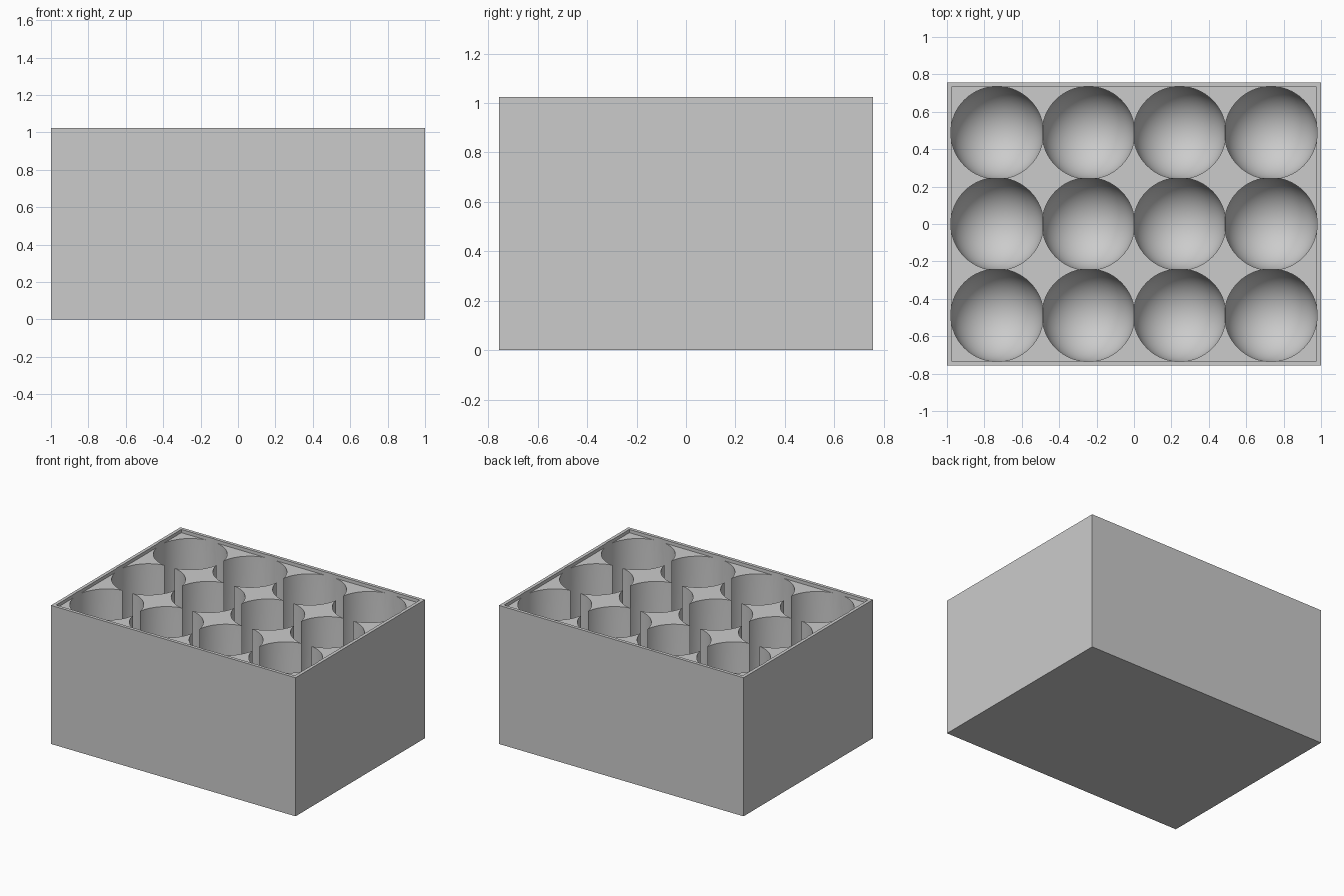
import bpy, bmesh, math
from mathutils import Vector

cube = bpy.data.objects.get("Cube")
if cube:
    bpy.data.objects.remove(cube, do_unlink=True)

# One unit of wall thickness; every other size is a multiple of it
WALL = 2 / 82
PITCH = 20 * WALL
RADIUS = 10.15 * WALL
COLS, ROWS = 4, 3
WIDTH, DEPTH, HEIGHT = 2.0, ROWS * PITCH + 2 * WALL, 42 * WALL

grey = bpy.data.materials.new("plain_grey")
grey.use_nodes = True
grey.diffuse_color = (0.6, 0.6, 0.6, 1)
grey.node_tree.nodes["Principled BSDF"].inputs["Base Color"].default_value = grey.diffuse_color


def add_object(name, bm):
    bmesh.ops.recalc_face_normals(bm, faces=bm.faces)
    mesh = bpy.data.meshes.new(name)
    bm.to_mesh(mesh)
    bm.free()
    mesh.materials.append(grey)
    obj = bpy.data.objects.new(name, mesh)
    bpy.context.collection.objects.link(obj)
    return obj


def box(name, size, z_low):
    bm = bmesh.new()
    bmesh.ops.create_cube(bm, size=1)
    for v in bm.verts:
        v.co = Vector(a * b for a, b in zip(v.co, size))
        v.co.z += z_low + size[2] / 2
    return add_object(name, bm)


def pocket_cutter(x, y):
    """Round-bottomed plug: a revolved quarter arc with a straight side."""
    bm = bmesh.new()
    centre_z, rings = 11 * WALL, 14
    points = []
    for i in range(rings + 1):
        a = math.pi / 2 * i / rings
        points.append((RADIUS * math.sin(a), centre_z - RADIUS * math.cos(a)))
    points += [(RADIUS, HEIGHT + WALL), (0, HEIGHT + WALL)]
    verts = [bm.verts.new((r, 0, z)) for r, z in points]
    edges = [bm.edges.new(pair) for pair in zip(verts, verts[1:])]
    bmesh.ops.spin(bm, geom=verts + edges, cent=(0, 0, 0), axis=(0, 0, 1),
                   angle=math.tau, steps=64, use_duplicate=False)
    bmesh.ops.remove_doubles(bm, verts=bm.verts, dist=1e-5)
    bmesh.ops.translate(bm, verts=bm.verts, vec=(x, y, 0))
    return add_object("pocket_cutter", bm)


# Solid block, shallow recess inside the rim, then a grid of pockets
tray = box("storage_tray", (WIDTH, DEPTH, HEIGHT), 0)
cutters = [box("recess_cutter", (WIDTH - 2 * WALL, DEPTH - 2 * WALL, 2 * WALL), HEIGHT - WALL)]
for col in range(COLS):
    for row in range(ROWS):
        cutters.append(pocket_cutter((col - (COLS - 1) / 2) * PITCH,
                                     (row - (ROWS - 1) / 2) * PITCH))

for cutter in cutters:
    cutter.hide_render = True
    cut = tray.modifiers.new("cut", 'BOOLEAN')
    cut.operation = 'DIFFERENCE'
    cut.solver = 'EXACT'
    cut.object = cutter

# Bake the cuts and drop the cutters
bpy.context.view_layer.update()
graph = bpy.context.evaluated_depsgraph_get()
carved = bpy.data.meshes.new_from_object(tray.evaluated_get(graph))
tray.modifiers.clear()
tray.data = carved
for cutter in cutters:
    bpy.data.objects.remove(cutter, do_unlink=True)

# One material slot, smooth pockets with crisp rims
carved.materials.clear()
carved.materials.append(grey)
for face in carved.polygons:
    face.material_index = 0
bpy.ops.object.select_all(action='DESELECT')
tray.select_set(True)
bpy.context.view_layer.objects.active = tray
bpy.ops.object.shade_smooth_by_angle(angle=math.radians(30))
